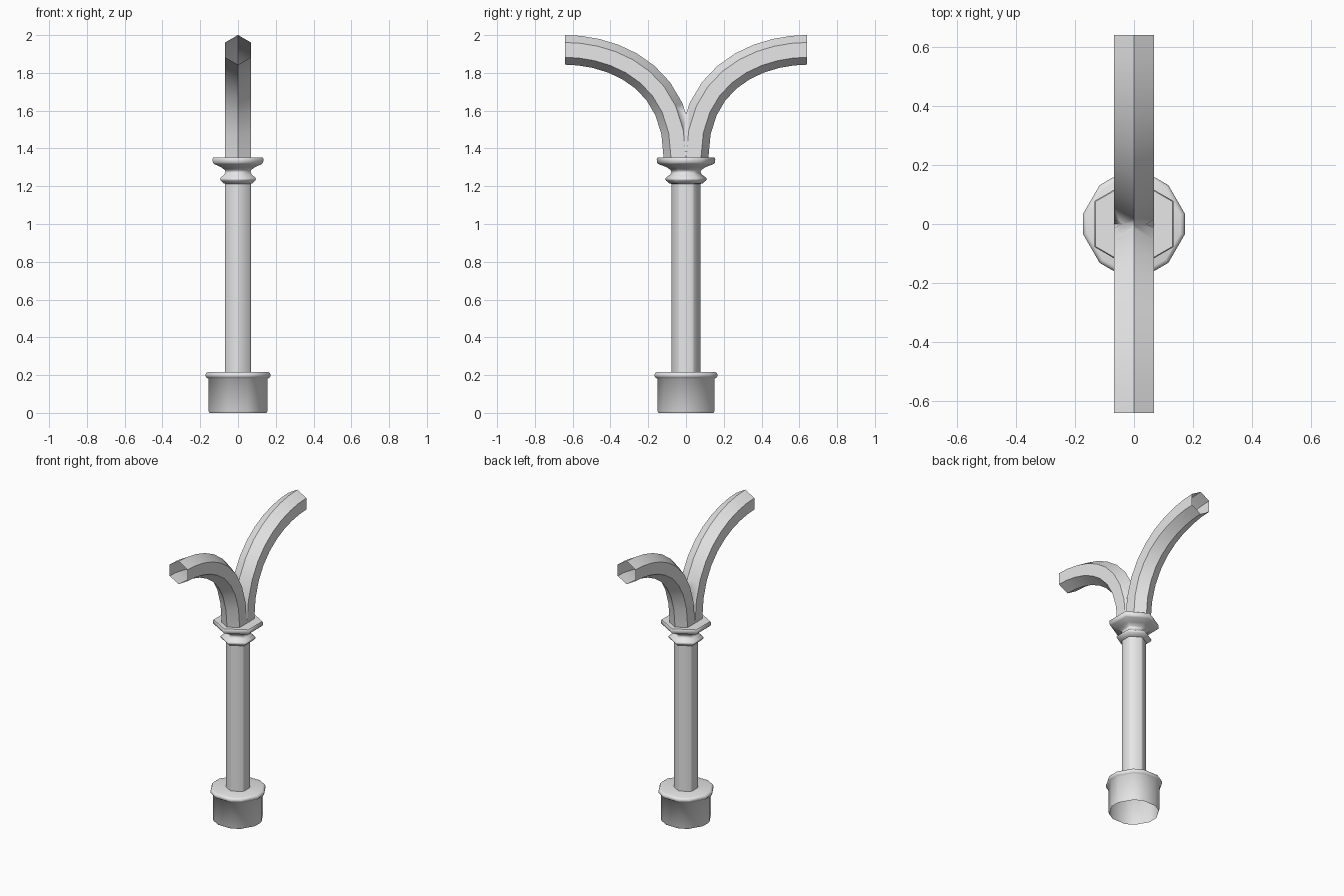
import bpy, bmesh, math
from mathutils import Vector

if "Cube" in bpy.data.objects:
    bpy.data.objects.remove(bpy.data.objects["Cube"])

stone = bpy.data.materials.new("light_grey")
stone.diffuse_color = (0.8, 0.8, 0.8, 1)
stone.use_nodes = True
stone.node_tree.nodes["Principled BSDF"].inputs["Base Color"].default_value = stone.diffuse_color


def make_object(name, bm, angle):
    bmesh.ops.recalc_face_normals(bm, faces=bm.faces)
    mesh = bpy.data.meshes.new(name)
    bm.to_mesh(mesh)
    bm.free()
    obj = bpy.data.objects.new(name, mesh)
    bpy.context.collection.objects.link(obj)
    mesh.materials.append(stone)
    bpy.ops.object.select_all(action='DESELECT')
    obj.select_set(True)
    bpy.context.view_layer.objects.active = obj
    bpy.ops.object.shade_smooth_by_angle(angle=math.radians(angle))
    return obj


def skin(bm, rings):
    for a, b in zip(rings, rings[1:]):
        n = len(a)
        for i in range(n):
            bm.faces.new((a[i], a[(i + 1) % n], b[(i + 1) % n], b[i]))


def hex_lathe(name, profile, chamfer=0, cap=False, angle=62):
    """Stack six-sided rings; profile holds (radius, z), chamfer is half the corner cut in degrees."""
    bm = bmesh.new()
    angles = []
    for k in range(6):
        mid = 30 + 60 * k
        angles += [mid - chamfer, mid + chamfer] if chamfer else [mid]
    rings = [[bm.verts.new((r * math.cos(math.radians(a)), r * math.sin(math.radians(a)), z))
              for a in angles] for r, z in profile]
    skin(bm, rings)
    if cap:
        bm.faces.new(rings[-1])
    return make_object(name, bm, angle)


# Base drum with rounded rim, open underneath
hex_lathe("base", [(0.154, 0), (0.159, 0.01), (0.159, 0.18), (0.169, 0.186), (0.1755, 0.195),
                   (0.1755, 0.204), (0.169, 0.214), (0.160, 0.217)], chamfer=18.5, cap=True)

# Shaft
hex_lathe("column", [(0.0757, 0.21), (0.0757, 1.225)], chamfer=4)

# Moulded capital
hex_lathe("capital", [(0.076, 1.212), (0.088, 1.215), (0.106, 1.23), (0.110, 1.237), (0.106, 1.245),
                      (0.084, 1.262), (0.077, 1.275), (0.082, 1.287), (0.104, 1.301), (0.145, 1.317),
                      (0.154, 1.325), (0.155, 1.345), (0.151, 1.352)], cap=True)

# Curved arms: hexagonal tube along a curve, trimmed at the middle and mirrored
p0, p1, p2, p3 = (Vector(p) for p in ((0, 0.04, 1.35), (0, 0.04, 1.81),
                                      (0, 0.42, 1.922), (0, 0.64, 1.922)))
bm = bmesh.new()
rings = []
steps = 9
for s in range(steps + 1):
    t = s / steps
    u = 1 - t
    point = p0 * u**3 + p1 * 3 * u * u * t + p2 * 3 * u * t * t + p3 * t**3
    tangent = ((p1 - p0) * u * u + (p2 - p1) * 2 * u * t + (p3 - p2) * t * t).normalized()
    normal = Vector((0, -tangent.z, tangent.y))
    ring = []
    for k in range(6):
        a = math.radians(60 * k)
        ring.append(bm.verts.new(point + normal * 0.0785 * math.cos(a)
                                 + Vector((0.0785 * math.sin(a), 0, 0))))
    rings.append(ring)
skin(bm, rings)
bmesh.ops.recalc_face_normals(bm, faces=bm.faces)
bmesh.ops.bisect_plane(bm, geom=bm.verts[:] + bm.edges[:] + bm.faces[:], dist=1e-4,
                       plane_co=(0, 0, 0), plane_no=(0, -1, 0), clear_outer=True)
arms = make_object("arms", bm, 40)
mirror = arms.modifiers.new("mirror", 'MIRROR')
mirror.use_axis = (False, True, False)
mirror.merge_threshold = 0.001
